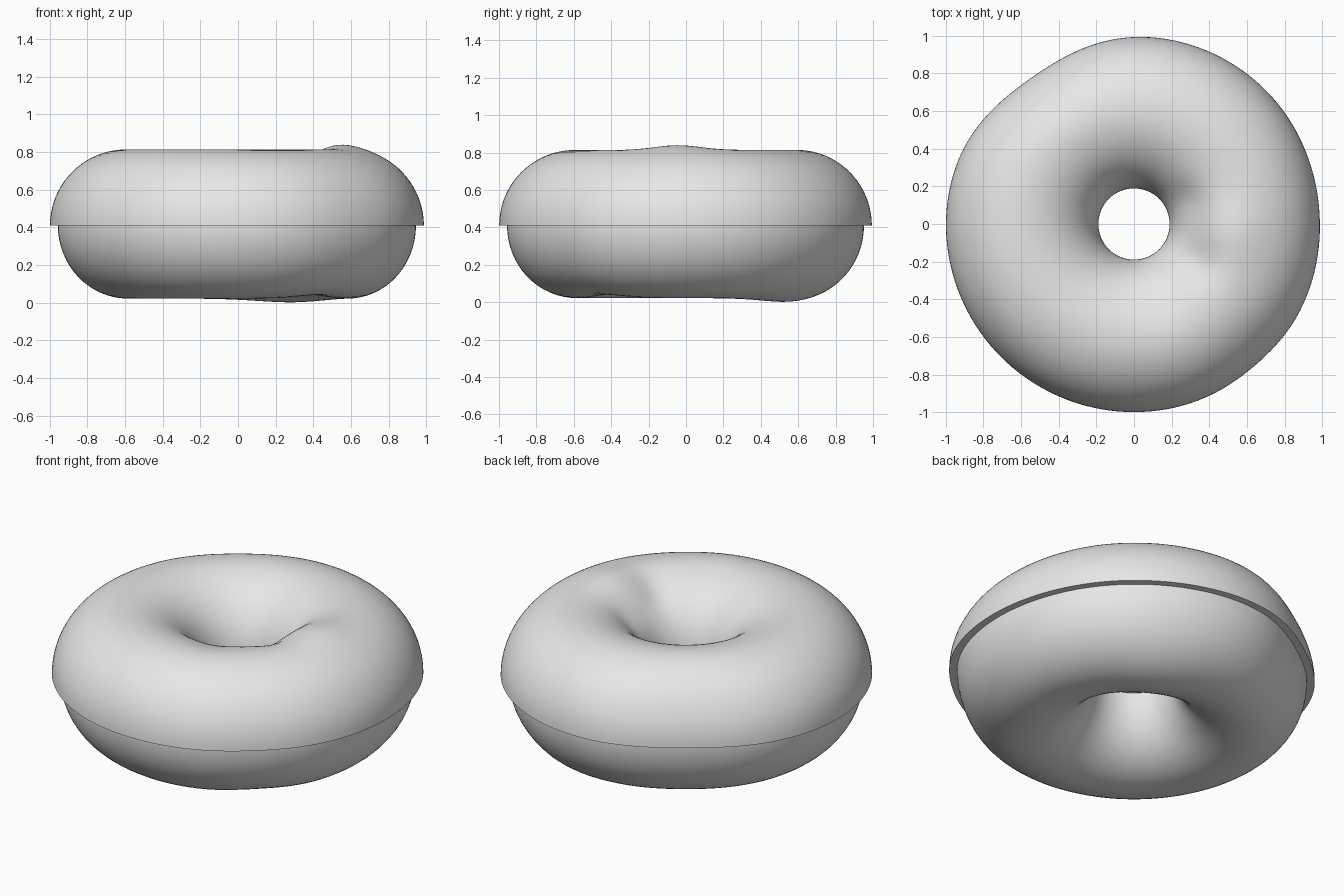
import bpy
import bmesh
from math import sin, cos, pi, exp, atan2, hypot, radians

if "Cube" in bpy.data.objects:
    bpy.data.objects.remove(bpy.data.objects["Cube"], do_unlink=True)

MID = 0.41      # height of the seam
SEGMENTS = 144


def material(name, rgb):
    mat = bpy.data.materials.new(name)
    mat.use_nodes = True
    mat.diffuse_color = (*rgb, 1)
    mat.node_tree.nodes["Principled BSDF"].inputs["Base Color"].default_value = (*rgb, 1)
    return mat


def arc(centre, width, height, start, end, steps):
    """Points (radius, z) along part of an ellipse, angles in degrees."""
    angles = [radians(start + (end - start) * i / steps) for i in range(steps + 1)]
    return [(centre + width * cos(a), MID + height * sin(a)) for a in angles]


def bump(x, y, cx, cy, size):
    return exp(-((x - cx) ** 2 + (y - cy) ** 2) / size ** 2)


def hand_shape(x, y, z):
    """Gentle unevenness shared by both parts."""
    r, angle = hypot(x, y), atan2(y, x)
    outer = max(0, min(1, (r - 0.5) / 0.45))
    # flattened sides of the outline
    r2 = r - outer * (0.05 * exp(-((angle - radians(125)) / 0.42) ** 2)
                      + 0.012 * exp(-((angle - 0.1) / 0.5) ** 2)
                      + 0.01 * exp(-((angle + radians(50)) / 0.25) ** 2))
    # ridges and hollows on the top, soft swelling underneath
    top = max(0, min(1, (z - MID) / 0.3))
    low = max(0, min(1, (MID - z) / 0.3))
    dz = top * (0.03 * bump(x, y, 0.5, -0.04, 0.17)
                - 0.03 * bump(x, y, 0.33, -0.2, 0.11)
                - 0.02 * bump(x, y, 0.27, 0.13, 0.09)
                - 0.012 * bump(x, y, 0.15, -0.42, 0.15))
    dz += low * (0.018 * bump(x, y, 0.4, -0.42, 0.18)
                 - 0.02 * bump(x, y, 0.28, 0.52, 0.27))
    return x * r2 / r, y * r2 / r, z + dz


def ring(name, profile, mat):
    """Sweep a closed profile around the z axis."""
    bm = bmesh.new()
    rings = []
    for i in range(SEGMENTS):
        t = 2 * pi * i / SEGMENTS
        rings.append([bm.verts.new(hand_shape(r * cos(t), r * sin(t), z)) for r, z in profile])
    n = len(profile)
    for i in range(SEGMENTS):
        a, b = rings[i], rings[(i + 1) % SEGMENTS]
        for j in range(n):
            k = (j + 1) % n
            bm.faces.new((a[j], b[j], b[k], a[k]))
    bmesh.ops.recalc_face_normals(bm, faces=bm.faces)
    mesh = bpy.data.meshes.new(name)
    bm.to_mesh(mesh)
    bm.free()
    mesh.materials.append(mat)
    obj = bpy.data.objects.new(name, mesh)
    bpy.context.collection.objects.link(obj)
    bpy.ops.object.select_all(action='DESELECT')
    obj.select_set(True)
    bpy.context.view_layer.objects.active = obj
    bpy.ops.object.shade_smooth_by_angle(angle=radians(40))
    return obj


grey = material("plain_grey", (0.8, 0.8, 0.8))

# Dough: a full ring
ring("dough", arc(0.585, 0.372, 0.388, 0, 360, 64)[:-1], grey)

# Icing: a shell over the upper half, with a flat lower lip
shell = arc(0.594, 0.405, 0.404, 0, 180, 40) + arc(0.585, 0.368, 0.384, 180, 0, 40)
ring("icing", shell, grey)
